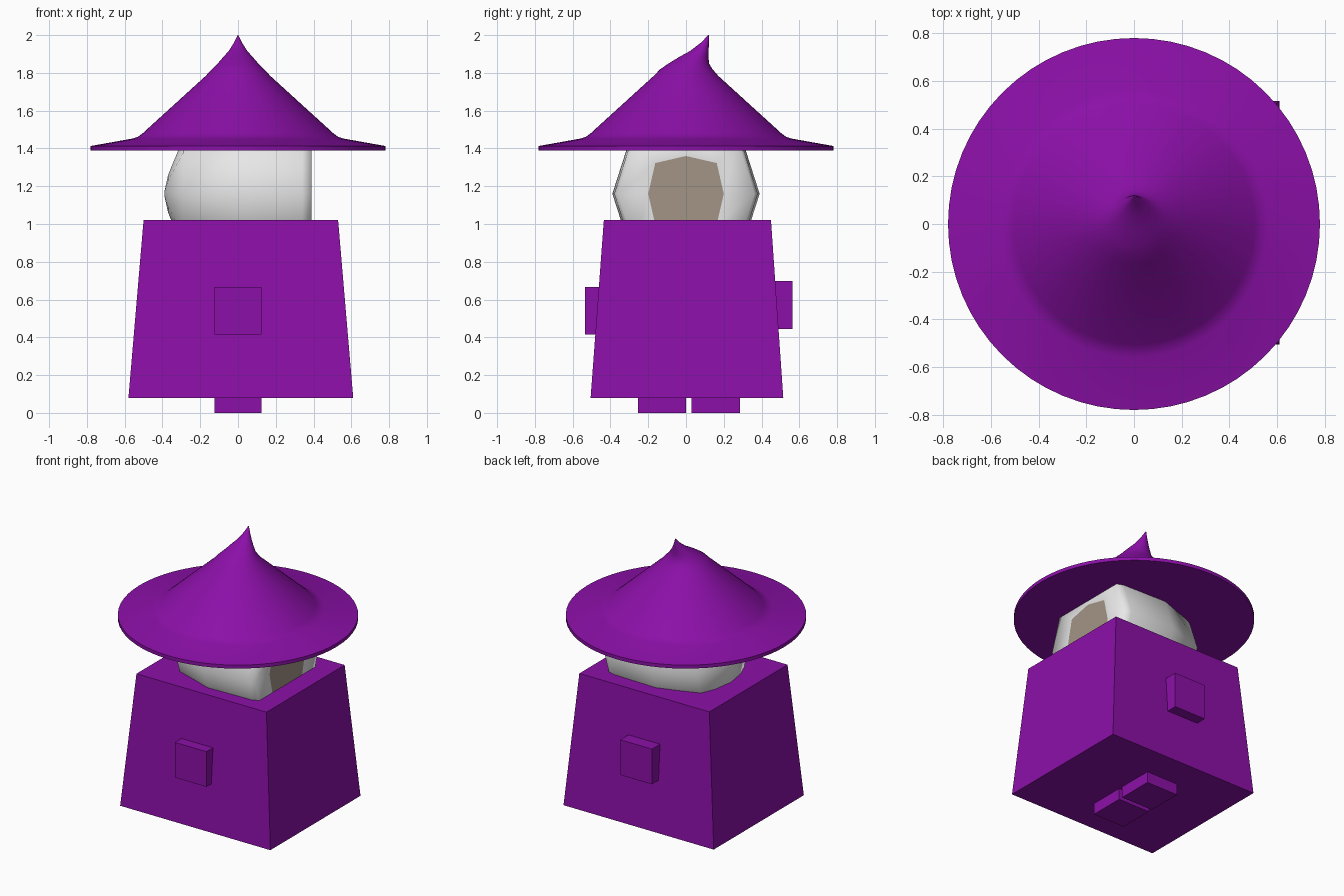
import bpy, bmesh, math

cube = bpy.data.objects.get("Cube")
if cube:
    bpy.data.objects.remove(cube, do_unlink=True)


def material(name, rgb):
    m = bpy.data.materials.new(name)
    m.use_nodes = True
    m.diffuse_color = (*rgb, 1)
    m.node_tree.nodes["Principled BSDF"].inputs["Base Color"].default_value = (*rgb, 1)
    return m


purple = material("purple cloth", (0.26, 0.005, 0.39))
white = material("pale grey", (0.8, 0.8, 0.8))
tan = material("tan face", (0.37, 0.30, 0.24))


def finish(name, bm, mats, smooth_angle=None):
    """Turn a bmesh into a named object."""
    bmesh.ops.recalc_face_normals(bm, faces=bm.faces)
    me = bpy.data.meshes.new(name)
    bm.to_mesh(me)
    bm.free()
    for m in mats:
        me.materials.append(m)
    ob = bpy.data.objects.new(name, me)
    bpy.context.collection.objects.link(ob)
    if smooth_angle:
        bpy.ops.object.select_all(action="DESELECT")
        ob.select_set(True)
        bpy.context.view_layer.objects.active = ob
        bpy.ops.object.shade_smooth_by_angle(angle=math.radians(smooth_angle))
    return ob


def loft(bm, rings):
    """Skin closed rings of points, capping the first ring and the last."""
    loops = [[bm.verts.new(p) for p in ring] for ring in rings]
    for a, b in zip(loops, loops[1:]):
        n = len(a)
        for i in range(n):
            bm.faces.new((a[i], a[(i + 1) % n], b[(i + 1) % n], b[i]))
    first = bm.faces.new(loops[0])
    bm.faces.new(loops[-1])
    return first


def block(name, x, y, z, top_x=None, top_y=None):
    """Box given by ranges, with an optional different top outline."""
    bm = bmesh.new()

    def outline(xr, yr, h):
        return [(xr[0], yr[0], h), (xr[1], yr[0], h), (xr[1], yr[1], h), (xr[0], yr[1], h)]

    loft(bm, [outline(x, y, z[0]), outline(top_x or x, top_y or y, z[1])])
    return finish(name, bm, [purple])


# Robe, hands and feet
block("robe", (-0.58, 0.61), (-0.505, 0.515), (0.08, 1.02), (-0.5, 0.53), (-0.435, 0.45))
W = (-0.125, 0.125)
block("front_hand", W, (-0.535, -0.285), (0.415, 0.667))
block("back_hand", W, (0.315, 0.565), (0.445, 0.697))
block("front_foot", W, (-0.255, 0.0), (0, 0.2))
block("back_foot", W, (0.03, 0.285), (0, 0.2))


# Head: squarish octagons along x, flat on the face side
def octagon(x, size, corner=1.07):
    pts = []
    for i in range(8):
        r = size * (corner if i % 2 else 1)
        a = i * math.pi / 4
        pts.append((x, r * math.cos(a), 1.16 + r * math.sin(a)))
    return pts


bm = bmesh.new()
sections = [(0.39, 0.2, 1.15), (0.39, 0.362, 1.07), (0.34, 0.38, 1.07), (0, 0.39, 1.07),
            (-0.29, 0.295, 1.04), (-0.37, 0.1, 1.0), (-0.39, 0.01, 1.0)]
face = loft(bm, [octagon(*s) for s in sections])
face.material_index = 1
finish("head", bm, [white, tan], 75)

# Hat: circles of (height, radius, backward lean)
hat = [(1.388, 0.78, 0), (1.413, 0.78, 0), (1.452, 0.56, 0), (1.462, 0.53, 0),
       (1.48, 0.505, 0), (1.785, 0.17, 0), (1.82, 0.138, 0.002), (1.85, 0.107, 0.015),
       (1.885, 0.077, 0.042), (1.915, 0.05, 0.07), (1.96, 0.021, 0.1), (2.0, 0.002, 0.12)]
SIDES = 64
bm = bmesh.new()
loft(bm, [[(r * math.cos(math.tau * i / SIDES), lean + r * math.sin(math.tau * i / SIDES), z)
           for i in range(SIDES)] for z, r, lean in hat])
finish("pointed_hat", bm, [purple], 40)
